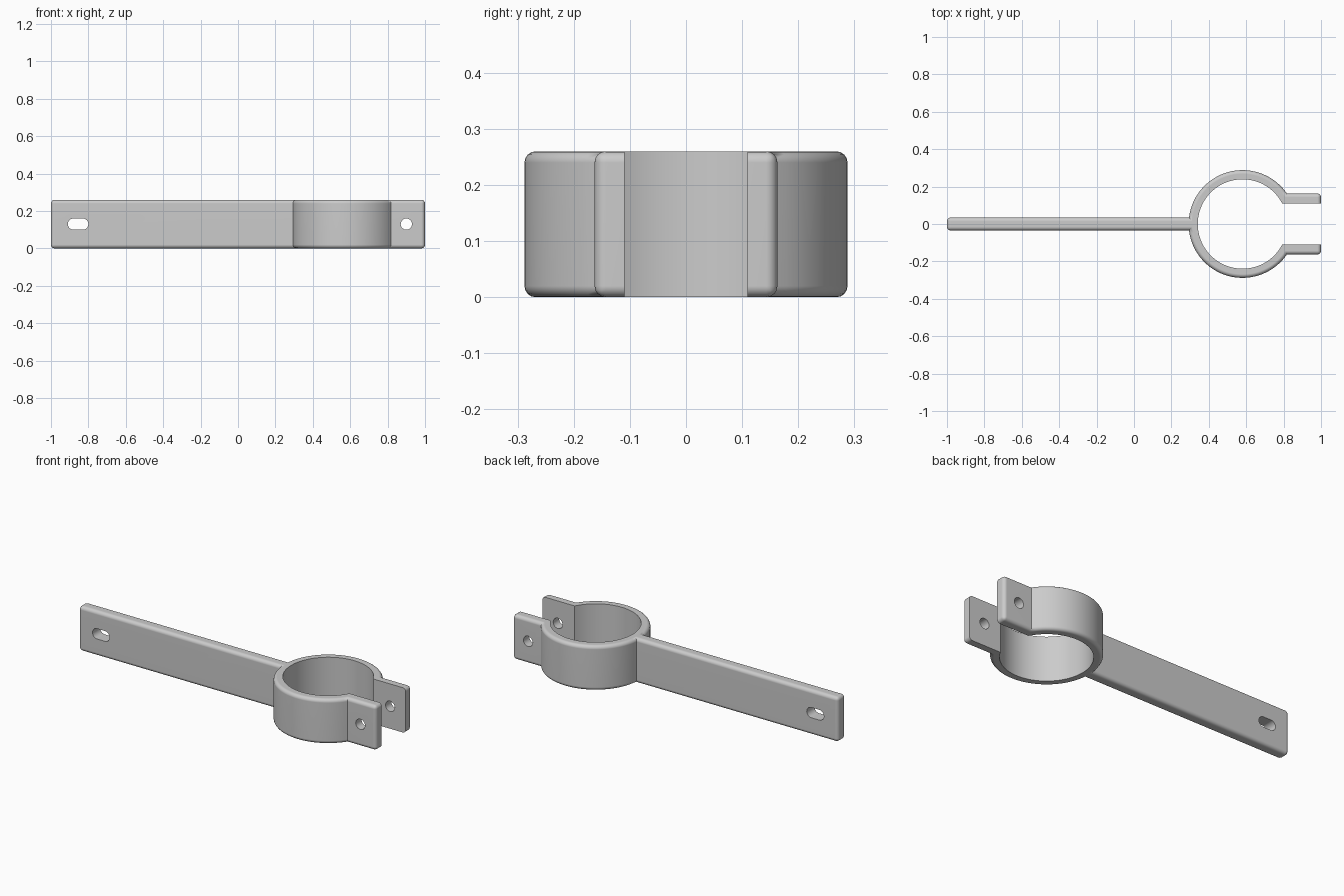
import bpy, bmesh
from math import asin, cos, sin, pi, radians
from mathutils import Vector

cube = bpy.data.objects.get("Cube")
if cube:
    bpy.data.objects.remove(cube, do_unlink=True)

HEIGHT = 0.26
CX, R_OUT, R_IN = 0.58, 0.288, 0.239   # clamp ring
BAR = 0.035                            # half thickness of the bar
EAR_IN, EAR_OUT = 0.11, 0.163          # clamp ear faces
FILLET = 0.02

steel = bpy.data.materials.new("grey_steel")
steel.use_nodes = True
steel.diffuse_color = (0.6, 0.6, 0.6, 1)
steel.node_tree.nodes["Principled BSDF"].inputs["Base Color"].default_value = (0.6, 0.6, 0.6, 1)


def arc(cx, cy, r, start, end, steps):
    return [(cx + r * cos(start + (end - start) * i / steps),
             cy + r * sin(start + (end - start) * i / steps)) for i in range(steps + 1)]


def prism(points, direction):
    """Closed outline swept along a direction."""
    bm = bmesh.new()
    face = bm.faces.new([bm.verts.new(p) for p in points])
    swept = bmesh.ops.extrude_face_region(bm, geom=[face], use_keep_orig=True)
    moved = [g for g in swept["geom"] if isinstance(g, bmesh.types.BMVert)]
    bmesh.ops.translate(bm, verts=moved, vec=direction)
    bmesh.ops.recalc_face_normals(bm, faces=bm.faces)
    return bm


def add_object(name, bm):
    mesh = bpy.data.meshes.new(name)
    bm.to_mesh(mesh)
    bm.free()
    obj = bpy.data.objects.new(name, mesh)
    bpy.context.collection.objects.link(obj)
    return obj


# Plan outline: bar end, ring outside, ear, ring inside, then mirrored
half = [(-1, BAR)]
half += arc(CX, 0, R_OUT, pi - asin(BAR / R_OUT), asin(EAR_OUT / R_OUT), 36)
half += [(1, EAR_OUT), (1, EAR_IN)]
half += arc(CX, 0, R_IN, asin(EAR_IN / R_IN), pi, 36)
outline = half + [(x, -y) for x, y in reversed(half[:-1])]
bm = prism([(x, y, 0) for x, y in outline], (0, 0, HEIGHT))


# Round the outer rims and the corners of the free ends
def is_outer(v):
    return (v.co.xy - Vector((CX, 0))).length > R_OUT - 0.01


def is_rounded(edge):
    a, b = edge.verts
    if abs(a.co.z - b.co.z) < 0.001:
        return is_outer(a) and is_outer(b)
    return abs(a.co.x) > 0.99 and abs(abs(a.co.y) - EAR_IN) > 0.01


bmesh.ops.bevel(bm, geom=[e for e in bm.edges if is_rounded(e)], offset=FILLET,
                segments=4, profile=0.5, affect='EDGES', clamp_overlap=False)
bracket = add_object("clamp_bracket", bm)
bracket.data.materials.append(steel)

# Slot in the bar and bolt hole through both ears
mid = HEIGHT / 2
slot = arc(-0.83, mid, 0.03, -pi / 2, pi / 2, 12) + arc(-0.88, mid, 0.03, pi / 2, 3 * pi / 2, 12)
hole = arc(0.9, mid, 0.03, 0, 2 * pi, 24)[:-1]
bpy.context.view_layer.objects.active = bracket
bracket.select_set(True)
for name, points in (("slot_cutter", slot), ("bolt_cutter", hole)):
    cutter = add_object(name, prism([(x, -0.4, z) for x, z in points], (0, 0.8, 0)))
    cutter.hide_render = True
    cut = bracket.modifiers.new(name, 'BOOLEAN')
    cut.operation = 'DIFFERENCE'
    cut.solver = 'EXACT'
    cut.object = cutter
    bpy.ops.object.modifier_apply(modifier=cut.name)
    bpy.data.objects.remove(cutter, do_unlink=True)

# Smooth curved faces, keep edges crisp and flats flat
bpy.ops.object.shade_smooth_by_angle(angle=radians(30))
flat = bracket.modifiers.new("flat_faces", 'WEIGHTED_NORMAL')
flat.keep_sharp = True
